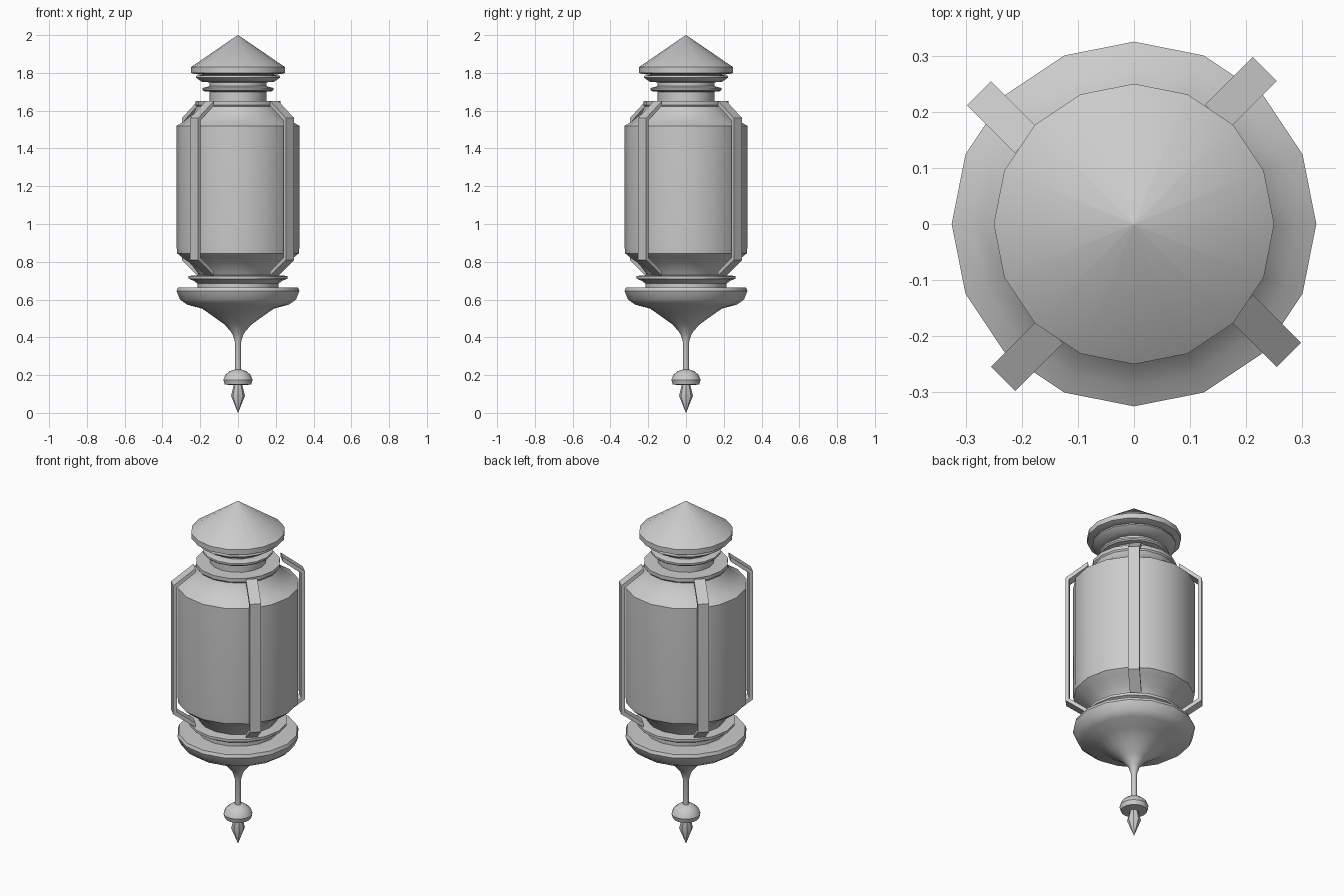
import bpy, bmesh, math
from mathutils import Matrix, Vector

if "Cube" in bpy.data.objects:
    bpy.data.objects.remove(bpy.data.objects["Cube"], do_unlink=True)

metal = bpy.data.materials.new("grey metal")
metal.use_nodes = True
grey = (0.6, 0.6, 0.6, 1)
metal.diffuse_color = grey
metal.node_tree.nodes["Principled BSDF"].inputs["Base Color"].default_value = grey


def finish(name, bm, smooth):
    bmesh.ops.recalc_face_normals(bm, faces=bm.faces)
    mesh = bpy.data.meshes.new(name)
    bm.to_mesh(mesh)
    bm.free()
    mesh.materials.append(metal)
    obj = bpy.data.objects.new(name, mesh)
    bpy.context.collection.objects.link(obj)
    if smooth:
        bpy.ops.object.select_all(action="DESELECT")
        obj.select_set(True)
        bpy.context.view_layer.objects.active = obj
        bpy.ops.object.shade_smooth_by_angle(angle=math.radians(35))
    return obj


def lathe(name, profile, sides=16):
    """Spin a (radius, height) profile, closed at both ends on the axis."""
    bm = bmesh.new()
    points = [(0, profile[0][1])] + profile + [(0, profile[-1][1])]
    verts = [bm.verts.new((r, 0, z)) for r, z in points]
    edges = [bm.edges.new(pair) for pair in zip(verts, verts[1:])]
    bmesh.ops.spin(bm, geom=verts + edges, axis=(0, 0, 1), cent=(0, 0, 0),
                   steps=sides, angle=math.tau)
    bmesh.ops.remove_doubles(bm, verts=bm.verts, dist=0.0002)
    return finish(name, bm, True)


# Conical cap and stacked neck collars
lathe("roof_cap", [(0.19, 1.79), (0.235, 1.795), (0.25, 1.80), (0.25, 1.83), (0.001, 2.0)])
lathe("upper_collar", [(0.15, 1.75), (0.19, 1.752), (0.223, 1.775), (0.22, 1.785), (0.19, 1.79)])
lathe("lower_collar", [(0.15, 1.70), (0.18, 1.703), (0.187, 1.71), (0.187, 1.72), (0.15, 1.73)])
lathe("neck", [(0.15, 1.64), (0.15, 1.77)])
lathe("top_ring", [(0.21, 1.61), (0.225, 1.63), (0.225, 1.65), (0.15, 1.652)])

# Lantern body with sloping shoulders
lathe("body", [(0.2, 0.72), (0.215, 0.745), (0.25, 0.79), (0.295, 0.822), (0.322, 0.845),
               (0.325, 0.88), (0.325, 1.52), (0.29, 1.54), (0.235, 1.585), (0.215, 1.63)])

# Base ring, bowl with long stem, and finial
lathe("base_ring", [(0.215, 0.65), (0.215, 0.685), (0.235, 0.70), (0.262, 0.71),
                    (0.262, 0.725), (0.2, 0.73)])
lathe("bowl_and_stem", [(0.016, 0.21), (0.016, 0.375), (0.03, 0.42), (0.07, 0.467),
                        (0.13, 0.51), (0.19, 0.552), (0.27, 0.573), (0.307, 0.60),
                        (0.325, 0.645), (0.318, 0.663), (0.2, 0.665)])
lathe("finial_knob", [(0.03, 0.147), (0.07, 0.15), (0.077, 0.175), (0.066, 0.202),
                      (0.045, 0.22), (0.016, 0.23)])
lathe("finial_tip", [(0.001, 0.0), (0.037, 0.09), (0.022, 0.15)], 8)

# Four bent straps, each set just to one side of its diagonal
outer = [(0.24, 0.725), (0.36, 0.81), (0.36, 1.56), (0.24, 1.652)]
inner = [(0.24, 1.627), (0.34, 1.549), (0.34, 0.821), (0.24, 0.75)]
for i, corner in enumerate(("back_left", "back_right", "front_right", "front_left")):
    bm = bmesh.new()
    sides = [[bm.verts.new((r, t, z)) for r, z in outer + inner] for t in (0.0, 0.061)]
    for verts in sides:
        bm.faces.new(verts)
    count = len(sides[0])
    for k in range(count):
        n = (k + 1) % count
        bm.faces.new((sides[0][k], sides[0][n], sides[1][n], sides[1][k]))
    bm.transform(Matrix.Rotation(math.radians(45 + 90 * i), 4, "Z"))
    finish("strap_" + corner, bm, False)
